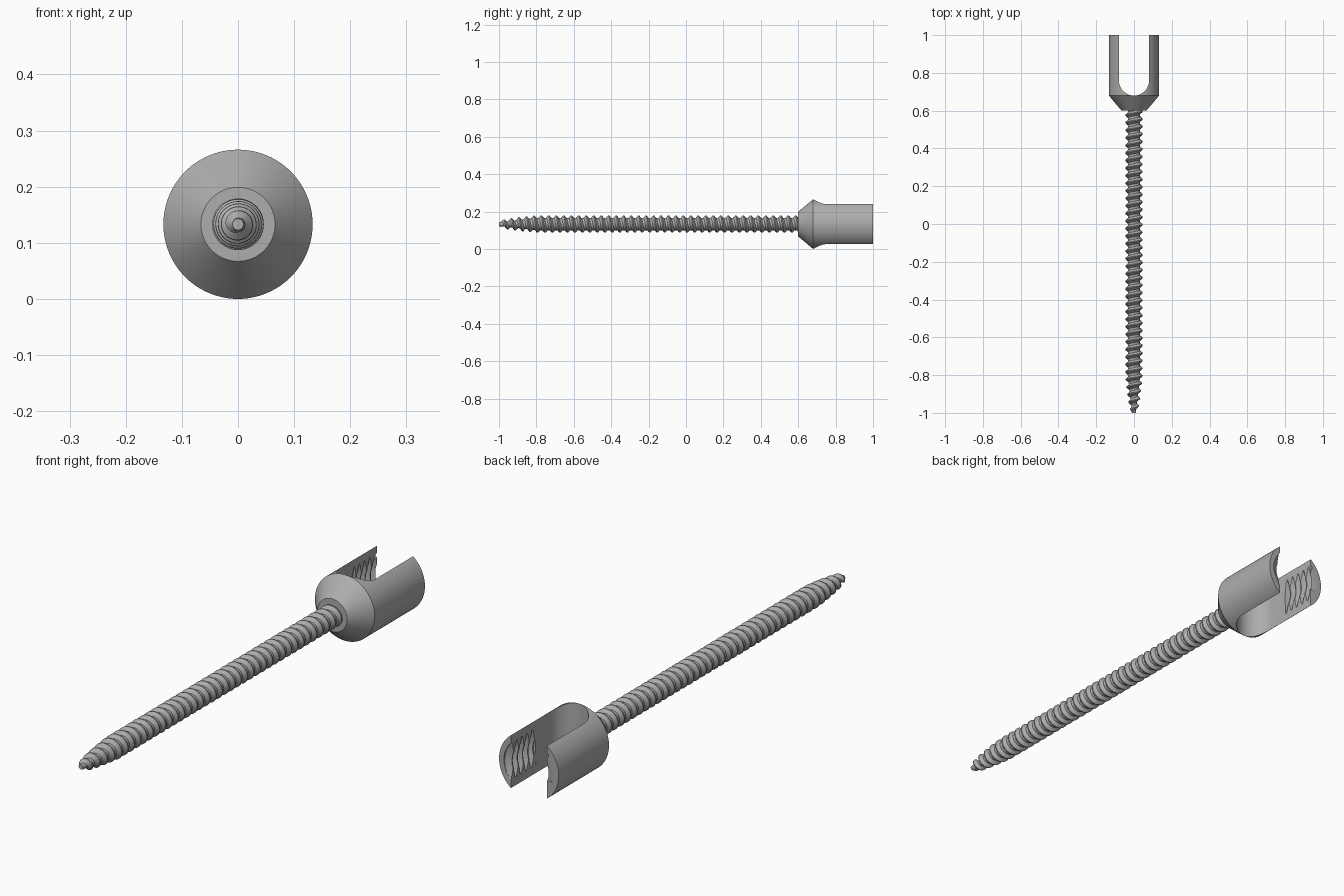
import bpy
import bmesh
from math import sin, cos, pi, sqrt

AXIS_Z = 0.133      # height of the screw axis
HEAD_R = 0.133
SLOT_R = 0.08

cube = bpy.data.objects.get("Cube")
if cube:
    bpy.data.objects.remove(cube)

steel = bpy.data.materials.new("steel_grey")
steel.use_nodes = True
grey = (0.42, 0.42, 0.42, 1)
steel.diffuse_color = grey
steel.node_tree.nodes["Principled BSDF"].inputs["Base Color"].default_value = grey


def finish(name, bm):
    bmesh.ops.remove_doubles(bm, verts=bm.verts, dist=1e-5)
    bmesh.ops.holes_fill(bm, edges=bm.edges)
    bmesh.ops.recalc_face_normals(bm, faces=bm.faces)
    mesh = bpy.data.meshes.new(name)
    bm.to_mesh(mesh)
    bm.free()
    mesh.materials.append(steel)
    obj = bpy.data.objects.new(name, mesh)
    obj.location.z = AXIS_Z
    bpy.context.collection.objects.link(obj)
    return obj


def skin(bm, rows):
    for a, b in zip(rows, rows[1:]):
        for j in range(len(a) - 1):
            bm.faces.new((a[j], a[j + 1], b[j + 1], b[j]))


def lathe(name, profile, segments=96):
    """Revolve (y, radius) points about the y axis."""
    bm = bmesh.new()
    rows = []
    for y, r in profile:
        angles = [2 * pi * j / segments for j in range(segments + 1)]
        rows.append([bm.verts.new((r * sin(a), y, r * cos(a))) for a in angles])
    skin(bm, rows)
    return finish(name, bm)


def thread(name, start, end, pitch, radius, shape, segments=48):
    """Helical surface; shape lists (fraction of pitch, height 0..1)."""
    bm = bmesh.new()
    rows = []
    for turn in range(-1, int((end - start) / pitch) + 2):
        for frac, height in shape:
            row = []
            for j in range(segments + 1):
                t = j / segments
                y = start + pitch * (turn + frac + t)
                y = min(max(y, start), end)
                r = radius(y, height)
                row.append(bm.verts.new((r * sin(2 * pi * t), y, r * cos(2 * pi * t))))
            rows.append(row)
    skin(bm, rows)
    return finish(name, bm)


def shaft_radius(y, height):
    taper = min(1, (y + 1) / 0.2)
    root = 0.010 + 0.023 * taper
    crest = 0.012 + 0.034 * sqrt(taper)
    # blend to the root at both ends so that the caps stay round
    fade = min(1, (y + 1) / 0.02, (0.62 - y) / 0.02)
    return root + (crest - root) * height * max(0, fade)


def bore_radius(y, height):
    if y > 0.9999:
        return 0.112
    if y < 0.8401:
        return 0.075
    return 0.086 + 0.024 * height


# Threaded shaft with tapered tip
shaft = thread("threaded_shaft", -1, 0.62, 0.04, shaft_radius,
               [(0, 0), (0.3, 0), (0.6, 1), (0.72, 1)])

# Conical collar and cylindrical head
head = lathe("forked_head", [(0.6, 0.066), (0.68, HEAD_R), (1, HEAD_R)])

# Round-bottomed slot through the head
bm = bmesh.new()
outline = [(SLOT_R, 1.1), (-SLOT_R, 1.1)]
outline += [(-SLOT_R * cos(pi * i / 32), 0.76 - SLOT_R * sin(pi * i / 32)) for i in range(33)]
base = bm.faces.new([bm.verts.new((x, y, -0.2)) for x, y in outline])
ext = bmesh.ops.extrude_face_region(bm, geom=[base])
bmesh.ops.translate(bm, vec=(0, 0, 0.4),
                    verts=[v for v in ext["geom"] if isinstance(v, bmesh.types.BMVert)])
slot = finish("slot_cutter", bm)

# Internal thread on the fork arms, open at the rear
bore = thread("bore_cutter", 0.84, 1.01, 0.033, bore_radius,
              [(0, 0), (0.15, 0), (0.5, 1), (0.65, 1)], 96)

for cutter in (slot, bore):
    mod = head.modifiers.new(cutter.name, "BOOLEAN")
    mod.operation = "DIFFERENCE"
    mod.solver = "EXACT"
    mod.object = cutter
bpy.context.view_layer.update()
graph = bpy.context.evaluated_depsgraph_get()
cut = bpy.data.meshes.new_from_object(head.evaluated_get(graph))
head.modifiers.clear()
head.data = cut
for cutter in (slot, bore):
    bpy.data.objects.remove(cutter)

bpy.ops.object.select_all(action="DESELECT")
for obj in (shaft, head):
    obj.select_set(True)
bpy.context.view_layer.objects.active = head
bpy.ops.object.shade_smooth_by_angle(angle=0.5)
